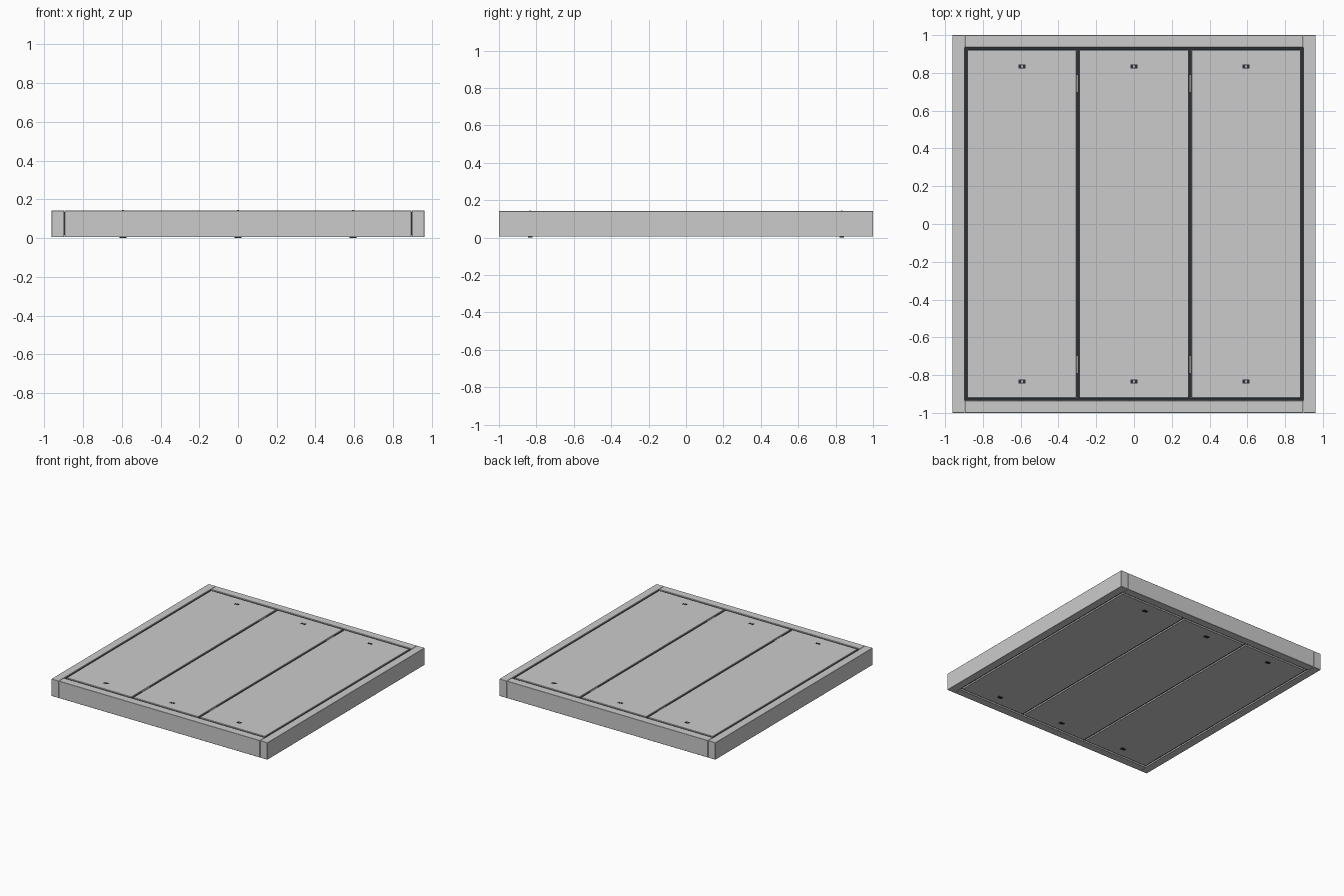
import bpy
import math

if "Cube" in bpy.data.objects:
    bpy.data.objects.remove(bpy.data.objects["Cube"])

Z0, Z1 = 0.005, 0.142          # underside and top of the slab
XO, XI = 0.962, 0.897          # outer / inner edge of the side stiles
YO, YI = 1.0, 0.935            # outer / inner edge of the end rails


def material(name, rgb):
    m = bpy.data.materials.new(name)
    m.diffuse_color = (*rgb, 1)
    m.use_nodes = True
    m.node_tree.nodes["Principled BSDF"].inputs["Base Color"].default_value = m.diffuse_color
    return m


dark = material("dark_rubber", (0.025, 0.03, 0.035))


def box(name, x0, x1, y0, y1, z0=Z0, z1=Z1, mat=None, bevel=0):
    bpy.ops.mesh.primitive_cube_add(
        size=1, location=((x0 + x1) / 2, (y0 + y1) / 2, (z0 + z1) / 2))
    o = bpy.context.object
    o.name = name
    o.scale = (x1 - x0, y1 - y0, z1 - z0)
    bpy.ops.object.transform_apply(location=False, rotation=False, scale=True)
    if bevel:
        b = o.modifiers.new("edge", 'BEVEL')
        b.width = bevel
        b.segments = 1
    if mat:
        o.data.materials.append(mat)
    return o


# Outer frame: full-length stiles with rails between them
for s, side in ((-1, "left"), (1, "right")):
    box(side + "_stile", *sorted((s * XI, s * XO)), -YO, YO, bevel=0.0015)
for s, side in ((-1, "front"), (1, "back")):
    box(side + "_rail", -XI + 0.002, XI - 0.002, *sorted((s * YI, s * YO)), bevel=0.0015)

# Three leaves
PY = 0.92
leaves = {"left": (-0.882, -0.305), "middle": (-0.289, 0.289), "right": (0.305, 0.882)}
for name, (x0, x1) in leaves.items():
    box(name + "_leaf", x0, x1, -PY, PY, bevel=0.0015)

# Recessed dark seals filling the gaps
SZ = (Z0 + 0.012, Z1 - 0.008)
for s, side in ((-1, "left"), (1, "right")):
    box(side + "_seal", *sorted((s * 0.882, s * XI)), -YI, YI, *SZ, dark)
    box(side + "_leaf_seal", *sorted((s * 0.289, s * 0.305)), -PY, PY, *SZ, dark)
for s, side in ((-1, "front"), (1, "back")):
    box(side + "_seal", -0.882, 0.882, *sorted((s * PY, s * YI)), *SZ, dark)

# Hinge barrels in the two leaf gaps
for x in (-0.3, 0.297):
    for y in (-0.745, 0.745):
        bpy.ops.mesh.primitive_cylinder_add(
            vertices=16, radius=0.005, depth=0.09,
            location=(x, y, Z1 - 0.006), rotation=(math.pi / 2, 0, 0))
        bpy.context.object.name = "hinge_barrel"
        bpy.ops.object.shade_smooth_by_angle()

# Latches near both ends of each leaf: plates on both faces, small knob on top
for x in (-0.593, 0.0, 0.593):
    for y in (-0.833, 0.833):
        box("latch_plate_top", x - 0.018, x + 0.018, y - 0.011, y + 0.011,
            Z1 - 0.004, Z1 + 0.001, dark)
        box("latch_knob", x - 0.005, x + 0.005, y - 0.005, y + 0.005, Z1, Z1 + 0.004)
        box("latch_plate_bottom", x - 0.018, x + 0.018, y - 0.011, y + 0.011,
            0.0, Z0 + 0.003, dark)
